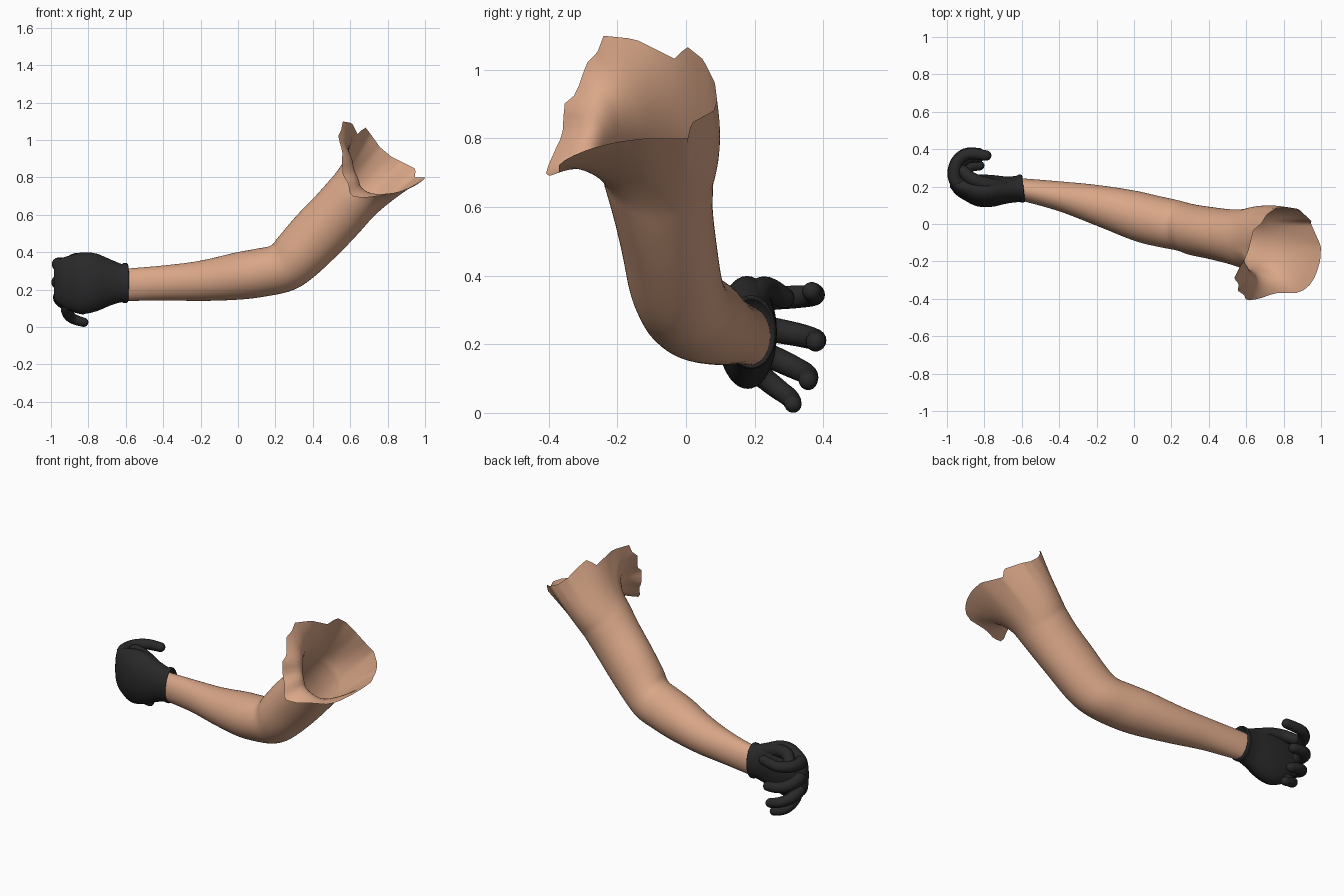
import bpy, bmesh, math
from mathutils import Vector

if "Cube" in bpy.data.objects:
    bpy.data.objects.remove(bpy.data.objects["Cube"])


def material(name, color):
    m = bpy.data.materials.new(name)
    m.diffuse_color = (*color, 1)
    m.use_nodes = True
    m.node_tree.nodes["Principled BSDF"].inputs["Base Color"].default_value = m.diffuse_color
    return m


SKIN = material("skin", (0.70, 0.385, 0.245))
GLOVE = material("black glove", (0.022, 0.022, 0.023))


def smooth_path(rows, steps):
    """Catmull-Rom interpolation through rows of numbers."""
    out = []
    for i in range(len(rows) - 1):
        p0, p1, p2 = rows[max(i - 1, 0)], rows[i], rows[i + 1]
        p3 = rows[min(i + 2, len(rows) - 1)]
        for k in range(steps):
            t = k / steps
            out.append([0.5 * (2 * b + (c - a) * t + (2 * a - 5 * b + 4 * c - d) * t * t
                               + (3 * b - a - 3 * c + d) * t ** 3)
                        for a, b, c, d in zip(p0, p1, p2, p3)])
    out.append(list(rows[-1]))
    return out


def loft(name, rings, mat, caps=True):
    bm = bmesh.new()
    loops = [[bm.verts.new(p) for p in ring] for ring in rings]
    n = len(loops[0])
    for a, b in zip(loops, loops[1:]):
        for i in range(n):
            j = (i + 1) % n
            bm.faces.new((a[i], a[j], b[j], b[i]))
    if caps:
        bm.faces.new(loops[0])
        bm.faces.new(loops[-1])
    bmesh.ops.recalc_face_normals(bm, faces=bm.faces)
    me = bpy.data.meshes.new(name)
    bm.to_mesh(me)
    bm.free()
    me.materials.append(mat)
    ob = bpy.data.objects.new(name, me)
    bpy.context.collection.objects.link(ob)
    for p in me.polygons:
        p.use_smooth = True
    return ob


def ellipse(c, u, v, n):
    c = Vector(c)
    return [c + u * math.cos(2 * math.pi * i / n) + v * math.sin(2 * math.pi * i / n)
            for i in range(n)]


# Arm sections: centre x, y, z, tilt in degrees, half height, half depth
N = 72
arm = [(-.65, .190, .223, 2, .081, .056), (-.6, .184, .225, 3, .086, .060),
       (-.4, .148, .235, 4, .093, .080), (-.2, .10, .246, 5, .107, .109),
       (0, .045, .272, 7, .126, .134), (.13, .014, .292, 13, .130, .136),
       (.235, -.008, .316, 27, .133, .134), (.31, -.03, .374, 40, .143, .136),
       (.42, -.05, .487, 46, .152, .139), (.52, -.068, .59, 46, .152, .146),
       (.60, -.08, .68, 46, .152, .160)]
rings = []
for x, y, z, tilt, a, b in smooth_path(arm, 5):
    t = math.radians(tilt)
    rings.append(ellipse((x, y, z), Vector((-math.sin(t), 0, math.cos(t))) * a,
                         Vector((0, b, 0)), N))

# Ragged shoulder rim, arranged by its angle around the upper arm
rim = [(.68, 0, 1.07), (.71, .05, 1.03), (.76, .085, .96), (.82, .09, .91), (.88, .08, .88),
       (.95, .015, .845), (.945, .005, .80), (1.0, -.12, .80), (.995, -.2, .79),
       (.97, -.28, .77), (.93, -.34, .745), (.88, -.37, .725),
       (.75, -.37, .70), (.67, -.40, .69), (.60, -.41, .70), (.59, -.38, .77),
       (.56, -.36, .81), (.555, -.355, .90), (.56, -.32, .93), (.535, -.29, 1.02),
       (.55, -.26, 1.04), (.555, -.25, 1.10), (.61, -.15, 1.09), (.64, -.03, 1.03)]
t = math.radians(46)
up, axis = Vector((-math.sin(t), 0, math.cos(t))), Vector((math.cos(t), 0, math.sin(t)))
mid = Vector((.67, -.09, .755))


def rim_angle(p):
    d = Vector(p) - mid
    return math.atan2(d.y, d.dot(up)) % (2 * math.pi)


keyed = sorted((rim_angle(p), Vector(p)) for p in rim)
keyed = ([(keyed[-1][0] - 2 * math.pi, keyed[-1][1])] + keyed
         + [(keyed[0][0] + 2 * math.pi, keyed[0][1])])


def rim_point(ang):
    for (a0, p0), (a1, p1) in zip(keyed, keyed[1:]):
        if a0 <= ang <= a1:
            return p0.lerp(p1, (ang - a0) / max(a1 - a0, 1e-6))
    return keyed[-1][1]


# Flared shoulder skin: straight on first, then curling out to the rim,
# furthest at the chest flap, with a rounded back
base = rings[-1]
edge = [rim_point(2 * math.pi * i / N) for i in range(N)]
bend = []
for i, p in enumerate(base):
    a = 2 * math.pi * i / N
    flap = max(0, math.cos(a - math.radians(315))) ** 1.5
    back = max(0, math.sin(a)) ** 2
    onward = (p - rings[-3][i]).normalized()
    bend.append(p + onward * .07 + axis * (.02 + .13 * flap + .04 * back)
                + Vector((0, .03 * back, 0)))
for k in range(1, 17):
    s = k / 16
    rings.append([p * (1 - s) ** 2 + c * 2 * s * (1 - s) + e * s * s
                  for p, c, e in zip(base, bend, edge)])
loft("arm", rings, SKIN, caps=False)

# Glove palm and cuff: x, y, z, half height, half depth
palm = [(-.590, .19, .235, .102, .070), (-.597, .19, .235, .107, .074),
        (-.612, .189, .235, .107, .074), (-.625, .187, .235, .103, .070),
        (-.68, .182, .238, .122, .072), (-.76, .177, .238, .155, .085),
        (-.84, .180, .234, .164, .085), (-.91, .195, .236, .143, .066),
        (-.955, .21, .24, .122, .050), (-.985, .222, .243, .09, .022)]
rows = [(-.645, .187, .23, .085, .060), (-.594, .19, .235, .096, .067)] + smooth_path(palm, 4)


def slant(x, y):
    # the cuff edge is slightly skewed
    return x - max(0, 1 - abs(x + .6) / .12) * (y - .19) * .12


loft("glove_palm", [[Vector((slant(p.x, p.y), p.y, p.z))
                     for p in ellipse((x, y, z), Vector((0, 0, a)), Vector((0, b, 0)), 40)]
                    for x, y, z, a, b in rows], GLOVE)


def finger(name, points, r):
    path = [Vector(p) for p in smooth_path(points, 6)]
    rings, last = [], len(path) - 1
    for i, p in enumerate(path):
        d = (path[min(i + 1, last)] - path[max(i - 1, 0)]).normalized()
        u = d.cross(Vector((0, 0, 1))).normalized()
        v = d.cross(u)
        # thicker at the knuckle
        w = r * (1.22 - .36 * i / last)
        rings.append(ellipse(p, u * w, v * w, 18))
    # rounded tip
    for k in range(1, 6):
        q = k / 5 * math.pi / 2 * .97
        rings.append(ellipse(p + d * w * math.sin(q), u * w * math.cos(q),
                             v * w * math.cos(q), 18))
    loft(name, rings, GLOVE)


finger("index_finger", [(-.89, .185, .315), (-.955, .235, .333), (-.95, .32, .338),
                        (-.89, .373, .343), (-.79, .366, .354)], .032)
finger("middle_finger", [(-.89, .18, .25), (-.957, .245, .243), (-.95, .325, .228),
                         (-.90, .374, .215), (-.83, .378, .207)], .033)
finger("ring_finger", [(-.88, .18, .18), (-.95, .24, .166), (-.94, .31, .135),
                       (-.89, .352, .112), (-.83, .356, .094)], .032)
finger("little_finger", [(-.85, .175, .15), (-.91, .215, .112), (-.91, .265, .072),
                         (-.88, .303, .043), (-.825, .312, .025)], .029)
finger("thumb", [(-.70, .19, .315), (-.79, .212, .352), (-.865, .24, .36),
                 (-.915, .285, .335)], .036)
